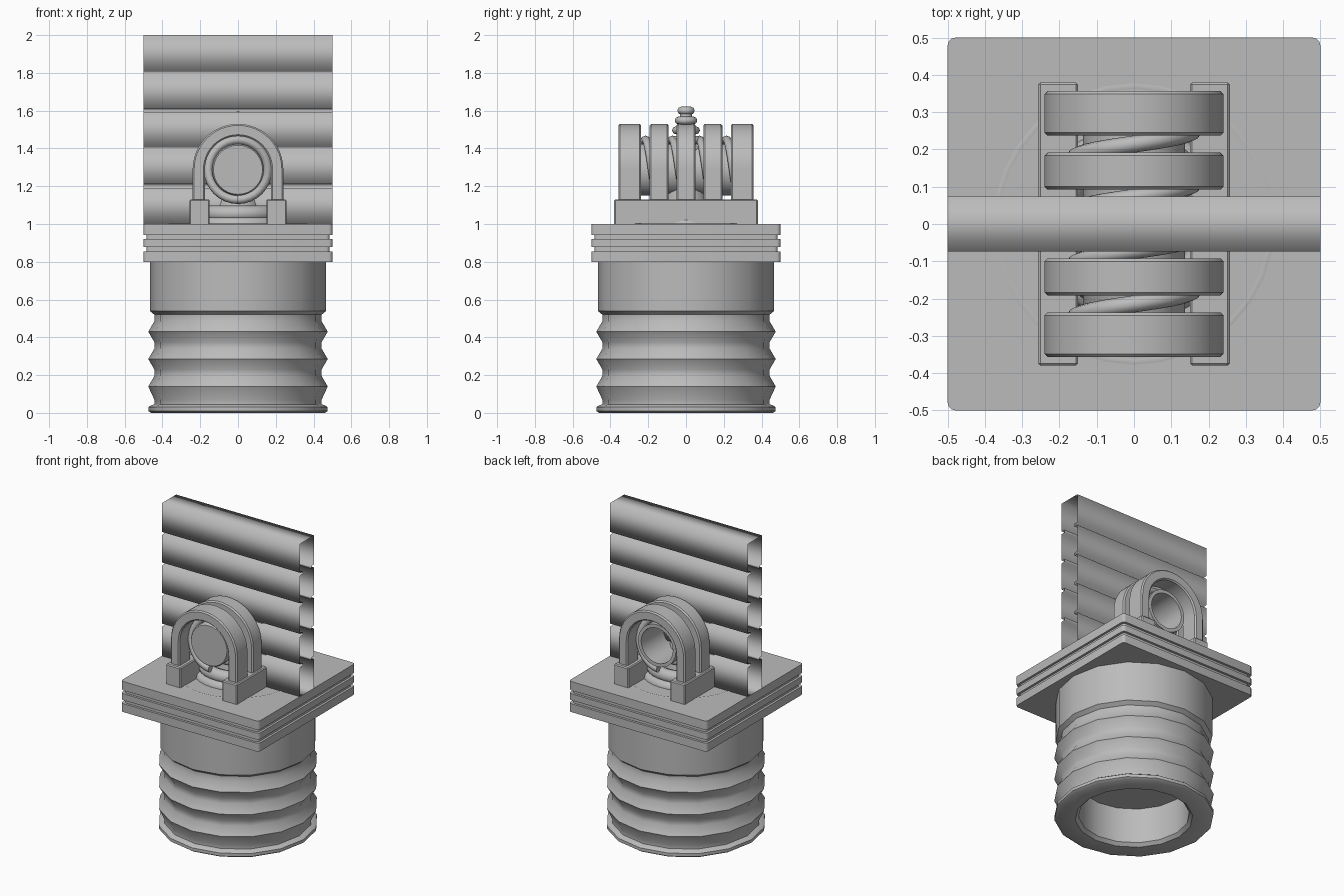
import bpy, bmesh
from math import pi, sin, cos, radians

cube = bpy.data.objects.get("Cube")
if cube:
    bpy.data.objects.remove(cube, do_unlink=True)

grey = bpy.data.materials.new("plain_grey")
grey.use_nodes = True
colour = (0.5, 0.5, 0.5, 1)
grey.diffuse_color = colour
grey.node_tree.nodes["Principled BSDF"].inputs["Base Color"].default_value = colour


def finish(bm, name, angle=35, normals=True):
    if normals:
        bmesh.ops.recalc_face_normals(bm, faces=bm.faces)
    mesh = bpy.data.meshes.new(name)
    bm.to_mesh(mesh)
    bm.free()
    mesh.materials.append(grey)
    ob = bpy.data.objects.new(name, mesh)
    bpy.context.collection.objects.link(ob)
    bpy.ops.object.select_all(action='DESELECT')
    ob.select_set(True)
    bpy.context.view_layer.objects.active = ob
    bpy.ops.object.shade_smooth_by_angle(angle=radians(angle))
    return ob


def box(name, lo, hi, bevel, upright_only=False):
    bm = bmesh.new()
    bmesh.ops.create_cube(bm, size=1)
    for v in bm.verts:
        v.co = [(a + b) / 2 + c * (b - a) for a, b, c in zip(lo, hi, v.co)]
    edges = [e for e in bm.edges if not upright_only
             or abs(e.verts[0].co.z - e.verts[1].co.z) > 0.001]
    bmesh.ops.bevel(bm, geom=edges, offset=bevel, segments=3 if upright_only else 1,
                    profile=0.5, affect='EDGES')
    return finish(bm, name)


def lathe(name, profile, sides, axis='Z', centre=(0, 0, 0), closed=False, angle=35):
    """Revolve (radius, height) points; radius zero closes an end."""
    bm = bmesh.new()
    rings = []
    for r, h in profile:
        ring = []
        for i in range(1 if r == 0 else sides):
            a = 2 * pi * i / sides
            p = (r * cos(a), r * sin(a), h) if axis == 'Z' else (r * cos(a), h, r * sin(a))
            ring.append(bm.verts.new([c + q for c, q in zip(centre, p)]))
        rings.append(ring)
    pairs = list(zip(rings, rings[1:]))
    if closed:
        pairs.append((rings[-1], rings[0]))
    for a, b in pairs:
        for i in range(sides):
            j = (i + 1) % sides
            quad = [a[i % len(a)], a[j % len(a)], b[j % len(b)], b[i % len(b)]]
            bm.faces.new(list(dict.fromkeys(quad)))
    return finish(bm, name, angle)


def ring(name, z, radius, tube):
    pts = [(radius + tube * cos(k * pi / 4), z + tube * sin(k * pi / 4)) for k in range(8)]
    return lathe(name, pts, 32, closed=True, angle=60)


# Ribbed hollow base
profile = [(0, 0.25), (0.33, 0.25), (0.33, 0.02), (0.35, 0), (0.46, 0),
           (0.475, 0.01), (0.475, 0.03), (0.46, 0.04), (0.443, 0.045), (0.443, 0.07)]
for k in range(3):
    z = 0.14 + 0.145 * k
    profile += [(0.475, z), (0.443, z + 0.055), (0.443, z + 0.09)]
profile += [(0.467, 0.54), (0.467, 0.8), (0, 0.8)]
lathe("ribbed_base", profile, 16, angle=40)

# Stacked square plates with narrow recesses between them
for name, z0, z1 in (("lower", 0.8, 0.855), ("middle", 0.878, 0.92), ("upper", 0.942, 1.0)):
    box(name + "_plate", (-0.5, -0.5, z0), (0.5, 0.5, z1), 0.02, True)
box("plate_core", (-0.485, -0.485, 0.81), (0.485, 0.485, 0.99), 0.02, True)

# Two rails that hold the arches
for side, x0, x1 in (("right", -0.257, -0.15), ("left", 0.15, 0.257)):
    box(side + "_rail", (x0, -0.38, 0.99), (x1, 0.38, 1.13), 0.006)


# Row of arches
def arch(name, y, depth, outer=0.24, inner=0.175, cz=1.29, foot=1.05, steps=24):
    bm = bmesh.new()
    b = 0.008
    h = depth / 2
    section = [(inner, -h + b), (inner + b, -h), (outer - b, -h), (outer, -h + b),
               (outer, h - b), (outer - b, h), (inner + b, h), (inner, h - b)]
    stations = [(1, 0, foot)]
    stations += [(cos(pi * i / steps), sin(pi * i / steps), cz) for i in range(steps + 1)]
    stations += [(-1, 0, foot)]
    loops = [[bm.verts.new((r * c, y + d, z + r * s)) for r, d in section]
             for c, s, z in stations]
    for a, n in zip(loops, loops[1:]):
        for i in range(8):
            j = (i + 1) % 8
            bm.faces.new((a[i], a[j], n[j], n[i]))
    bm.faces.new(loops[0])
    bm.faces.new(loops[-1])
    finish(bm, name)


for name, y, depth in (("front_arch", -0.297, 0.12), ("front_inner_arch", -0.142, 0.1),
                       ("middle_arch", 0, 0.1), ("back_inner_arch", 0.142, 0.1),
                       ("back_arch", 0.297, 0.12)):
    arch(name, y, depth)

# Hollow pin, capped at the front and open at the back
lathe("hollow_pin", [(0, -0.3), (0.13, -0.3), (0.137, -0.29), (0.137, 0.3),
                     (0.115, 0.3), (0.115, -0.27), (0, -0.27)], 32, 'Y', (0, 0, 1.287))

# Coil spring wound around the pin
bm = bmesh.new()
turns, per_turn, wire, radius = 4, 32, 0.023, 0.158
loops = []
for i in range(turns * per_turn + 1):
    t = 2 * pi * i / per_turn - pi / 2
    y = -0.286 + 0.143 * i / per_turn
    loops.append([bm.verts.new((-(radius + wire * cos(k * pi / 4)) * cos(t),
                                y + wire * sin(k * pi / 4),
                                1.287 + (radius + wire * cos(k * pi / 4)) * sin(t)))
                  for k in range(8)])
for a, n in zip(loops, loops[1:]):
    for i in range(8):
        j = (i + 1) % 8
        bm.faces.new((a[i], a[j], n[j], n[i]))
bm.faces.new(loops[0])
bm.faces.new(loops[-1])
finish(bm, "coil_spring", 60)

# Upright tapering screw
lathe("screw_core", [(0, 0.95), (0.16, 0.95), (0.07, 1.3), (0.05, 1.48),
                     (0.025, 1.61), (0, 1.615)], 24)
for i in range(5):
    ring(f"screw_ring_{i + 1}", 1.6 - 0.052 * i, 0.025 + 0.014 * i, 0.021)
for i, (z, r) in enumerate(((1.055, 0.2), (0.995, 0.225), (0.96, 0.37))):
    ring(f"screw_foot_ring_{i + 1}", z, r, 0.043)

# Ridged sheet panel, a sleeve with open ends
bm = bmesh.new()
side = [(0.074, 1.0)]
for k in range(1, 5):
    z = 1 + 0.2 * k
    side += [(0.074, z - 0.01), (0.044, z - 0.007), (0.044, z + 0.009), (0.074, z + 0.012)]
side.append((0.074, 2.0))
outline = side + [(-y, z) for y, z in reversed(side)]
ends = [[bm.verts.new((x, y, z)) for y, z in outline] for x in (-0.5, 0.5)]
for i in range(len(outline)):
    j = (i + 1) % len(outline)
    bm.faces.new((ends[0][i], ends[1][i], ends[1][j], ends[0][j]))
finish(bm, "ridged_panel", 180)
